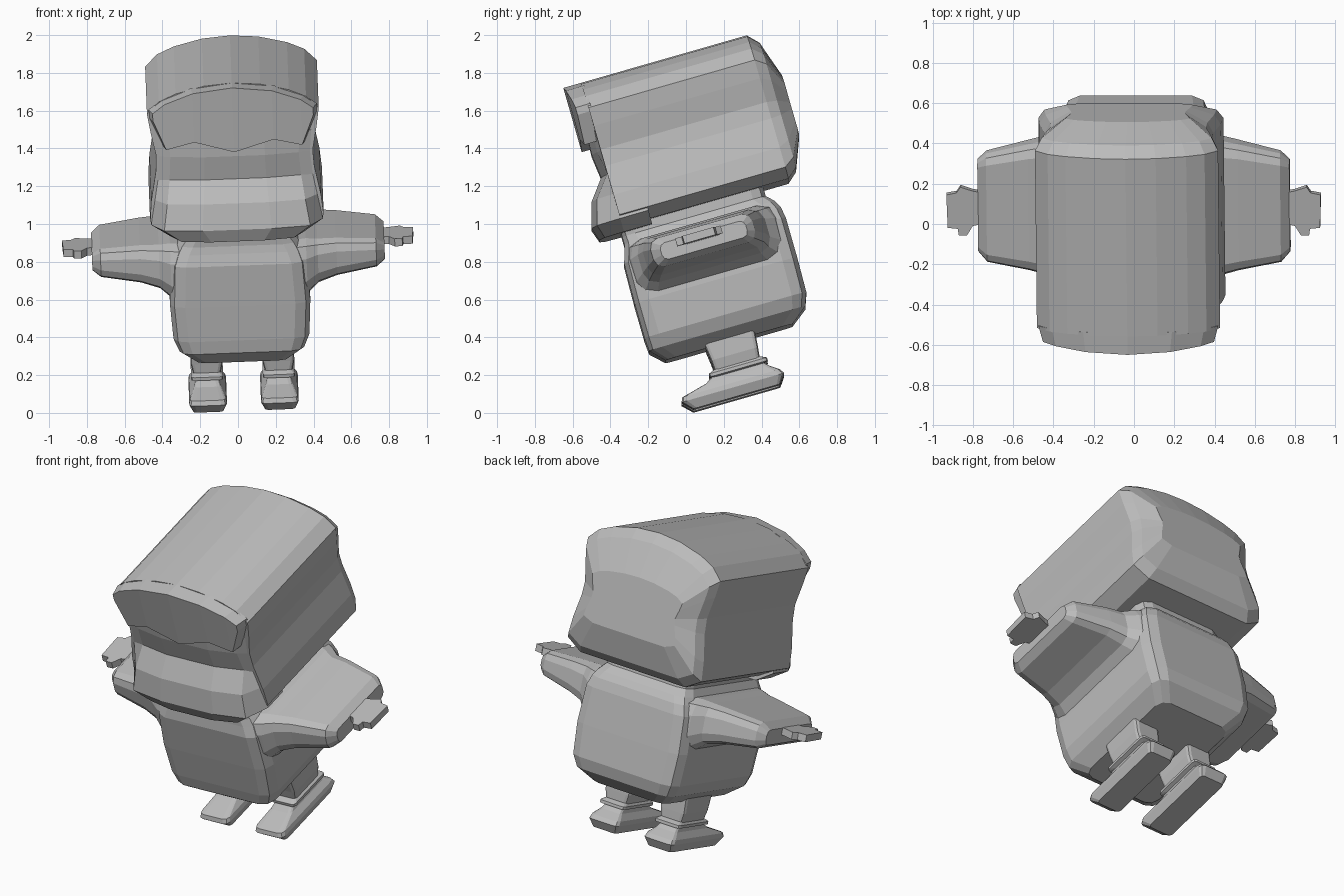
import bpy, bmesh
from math import radians
from mathutils import Matrix

if "Cube" in bpy.data.objects:
    bpy.data.objects.remove(bpy.data.objects["Cube"])

grey = bpy.data.materials.new("plain grey")
grey.use_nodes = True
COLOUR = (0.5, 0.5, 0.5, 1)
grey.diffuse_color = COLOUR
grey.node_tree.nodes["Principled BSDF"].inputs["Base Color"].default_value = COLOUR

# The whole figure leans forward and slightly sideways
LEAN = (Matrix.Translation((0.034, 0, 0))
        @ Matrix.Rotation(radians(-2.2), 4, 'Y')
        @ Matrix.Rotation(radians(16), 4, 'X'))


def loft(name, rings):
    """Skin a list of equal-length point rings and cap both ends."""
    bm = bmesh.new()
    loops = [[bm.verts.new(p) for p in ring] for ring in rings]
    n = len(loops[0])
    for a, b in zip(loops, loops[1:]):
        for i in range(n):
            j = (i + 1) % n
            bm.faces.new((a[i], a[j], b[j], b[i]))
    bm.faces.new(loops[0])
    bm.faces.new(loops[-1])
    bmesh.ops.recalc_face_normals(bm, faces=bm.faces)
    mesh = bpy.data.meshes.new(name)
    bm.to_mesh(mesh)
    bm.free()
    mesh.materials.append(grey)
    obj = bpy.data.objects.new(name, mesh)
    obj.matrix_world = LEAN
    bpy.context.collection.objects.link(obj)
    return obj


def rounded(a0, a1, b0, b1, c):
    """Rectangle with three-point rounded corners."""
    pts = []
    for a, b, sa, sb, flip in ((a0, b0, 1, 1, 0), (a1, b0, -1, 1, 1),
                               (a1, b1, -1, -1, 0), (a0, b1, 1, -1, 1)):
        corner = [(a, b + sb * c), (a + sa * c * .3, b + sb * c * .3), (a + sa * c, b)]
        pts += corner[::-1] if flip else corner
    return pts


def level(w, hw, y0, y1, c, x=0):
    return [(x + px, py, w) for px, py in rounded(-hw, hw, y0, y1, c)]


# Torso with neck
loft("torso", [level(*r) for r in (
    (.29, .25, -.03, .67, .06), (.36, .33, -.10, .76, .07), (.43, .36, -.105, .786, .08),
    (.62, .372, -.105, .79, .08), (.84, .36, -.10, .79, .08), (.90, .34, -.08, .78, .08),
    (.94, .32, -.07, .76, .08), (.98, .29, -.07, .72, .07), (1.06, .29, -.07, .72, .07))])

# Head: arched cross-section run front to back, closing to a softened rear face
half = [(.36, 1.03), (.46, 1.09), (.45, 1.2), (.42, 1.36), (.415, 1.45), (.44, 1.58),
        (.455, 1.68), (.39, 1.745), (.3, 1.785), (.15, 1.822)]
outline = half + [(0, 1.834)] + [(-x, z) for x, z in reversed(half)]
MID = 1.4
loft("head", [[(x * sx, y, MID + (z - MID) * sz) for x, z in outline]
              for y, sx, sz in ((-.055, 1, 1), (.86, 1, 1), (.915, .93, .87), (.98, .68, .42))])


# Face with a bulging lower jaw
def face_ring(w, hw, front):
    side = [(hw, .1), (hw, -.055), (hw * .85, front + .03), (hw * .4, front)]
    return [(x, y, w) for x, y in side] + [(-x, y, w) for x, y in reversed(side)]


loft("face", [face_ring(*r) for r in (
    (1.0, .35, -.19), (1.07, .455, -.213), (1.205, .43, -.175),
    (1.316, .41, -.09), (1.445, .40, -.105), (1.56, .41, -.10))])

# Fringe: curved brow plate with a zigzag lower edge
brow = [(.425, 1.70, 1.66), (.36, 1.75, 1.50), (.21, 1.808, 1.54), (0, 1.834, 1.48)]
brow = brow + [(-x, t, b) for x, t, b in reversed(brow[:-1])]
rings = []
for x, top, low in brow:
    front = -.15 + .16 * x * x
    back = x * 1.05
    rings.append([(x, front, low), (x, front, top), (back, -.04, top), (back, -.04, low)])
loft("fringe", rings)

hand_outline = [(.75, .25), (.80, .24), (.83, .19), (.87, .19), (.875, .225), (.925, .23),
                (.93, .40), (.88, .41), (.86, .44), (.80, .42), (.75, .41)]

for side, s in (("left", 1), ("right", -1)):
    # Broad flattened arm
    loft(side + "_arm", [[(s * x, y, z) for y, z in rounded(y0, y1, z0, z1, c)]
         for x, y0, y1, z0, z1, c in (
             (.30, -.08, .76, .60, .94, .09), (.36, -.06, .73, .64, .94, .09),
             (.42, -.02, .68, .69, .93, .07), (.52, .01, .66, .72, .925, .06),
             (.73, .05, .61, .75, .905, .05), (.775, .10, .57, .78, .87, .03))])
    # Small flat hand
    loft(side + "_hand", [[(s * x, y, z) for x, y in hand_outline] for z in (.83, .872)])
    # Long shoe, narrow ankle, cuff and leg
    cx = s * .19
    loft(side + "_shoe", [level(*r, x=cx) for r in (
        (0, .08, .04, .52, .02), (.05, .1, -.01, .555, .03), (.075, .095, 0, .54, .03),
        (.11, .07, .14, .49, .02), (.14, .06, .19, .46, .02))])
    loft(side + "_cuff", [level(*r, x=cx) for r in (
        (.13, .06, .20, .46, .02), (.138, .085, .17, .49, .02),
        (.155, .085, .17, .49, .02), (.17, .07, .20, .46, .02))])
    loft(side + "_leg", [level(*r, x=cx) for r in (
        (.15, .07, .205, .452, .02), (.22, .085, .20, .46, .02), (.34, .085, .185, .47, .02))])
